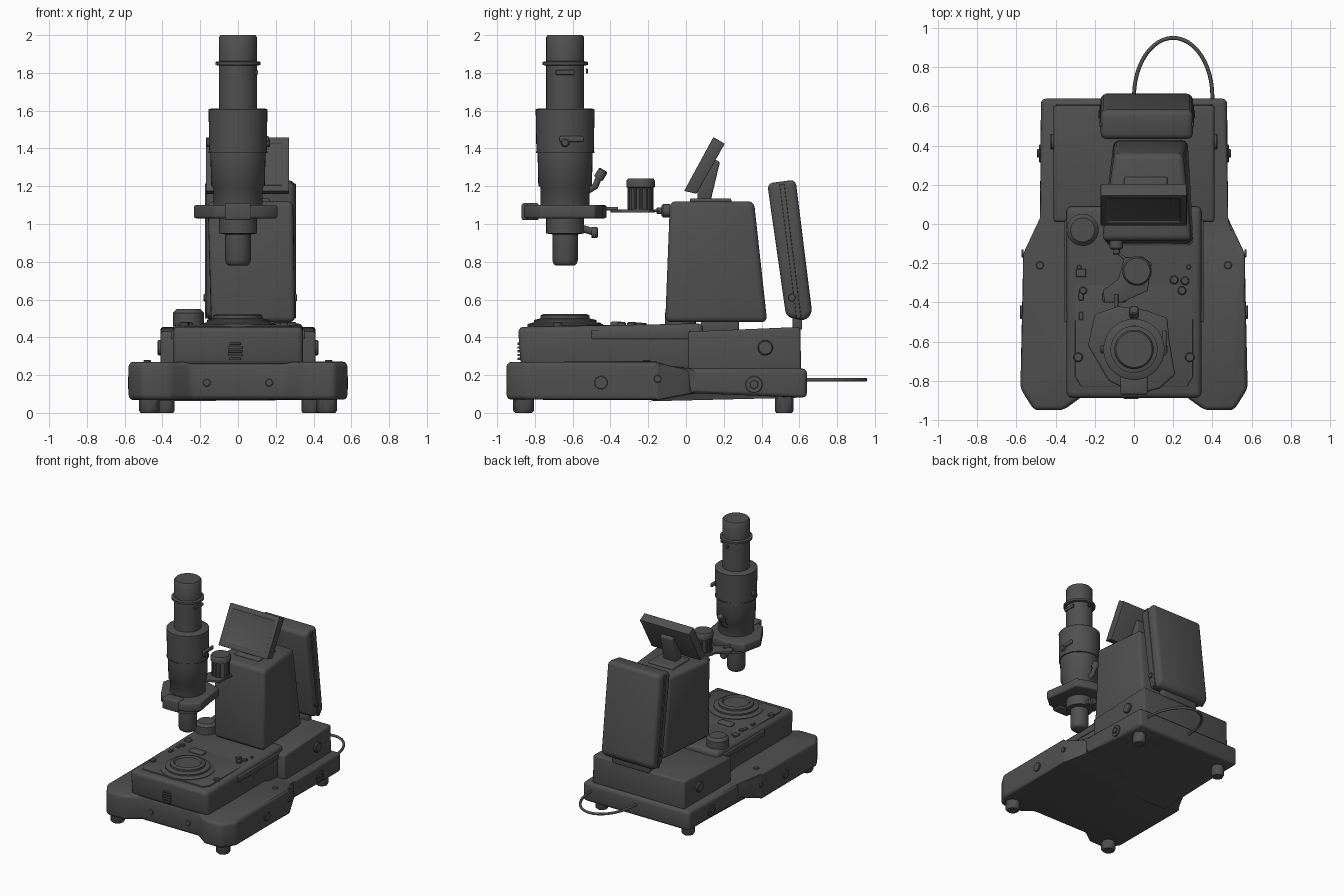
import bpy, bmesh, math
from mathutils import Vector, Matrix

cube = bpy.data.objects.get("Cube")
if cube:
    bpy.data.objects.remove(cube)

grey = bpy.data.materials.new("charcoal_grey")
grey.use_nodes = True
grey.diffuse_color = (0.08, 0.08, 0.08, 1)
grey.node_tree.nodes["Principled BSDF"].inputs["Base Color"].default_value = (0.08, 0.08, 0.08, 1)


def finish(name, bm, bevel=0.0, segments=3, angle=30):
    """Round the sharp edges, shade and link the part."""
    bmesh.ops.recalc_face_normals(bm, faces=bm.faces)
    if bevel:
        edges = [e for e in bm.edges if len(e.link_faces) == 2 and e.calc_face_angle(0) > math.radians(angle)]
        bmesh.ops.bevel(bm, geom=edges, offset=bevel, segments=segments, profile=0.5,
                        affect='EDGES', clamp_overlap=True)
    mesh = bpy.data.meshes.new(name)
    bm.to_mesh(mesh)
    bm.free()
    mesh.materials.append(grey)
    mesh.shade_smooth()
    mesh.set_sharp_from_angle(angle=math.radians(40))
    obj = bpy.data.objects.new(name, mesh)
    bpy.context.scene.collection.objects.link(obj)
    return obj


def loft_mesh(rings):
    bm = bmesh.new()
    loops = [[bm.verts.new(p) for p in ring] for ring in rings]
    for a, b in zip(loops, loops[1:]):
        for i in range(len(a)):
            j = (i + 1) % len(a)
            bm.faces.new((a[i], a[j], b[j], b[i]))
    bm.faces.new(loops[0][::-1])
    bm.faces.new(loops[-1])
    return bm


def loft(name, rings, bevel=0.0):
    return finish(name, loft_mesh(rings), bevel)


def plan(name, outline, low, high, bevel=0.0):
    return loft(name, [[(x, y, z) for x, y in outline] for z in (low, high)], bevel)


def side(name, outline, left, right, bevel=0.0):
    return loft(name, [[(x, y, z) for y, z in outline] for x in (left, right)], bevel)


def box(name, x, y, z, bevel=0.0):
    return plan(name, [(x[0], y[0]), (x[1], y[0]), (x[1], y[1]), (x[0], y[1])], z[0], z[1], bevel)


def lathe(name, place, profile, direction=(0, 0, 1), sides=40, bevel=0.0):
    """Turn a list of (radius, height) about an axis through place."""
    turn = Vector((0, 0, 1)).rotation_difference(Vector(direction)).to_matrix().to_4x4()
    matrix = Matrix.Translation(place) @ turn
    rings = []
    for r, h in profile:
        rings.append([matrix @ Vector((r * math.cos(math.tau * i / sides), r * math.sin(math.tau * i / sides), h))
                      for i in range(sides)])
    return loft(name, rings, bevel)


def disc(name, place, radius, height, direction=(0, 0, 1), sides=24):
    b = min(height, radius) * 0.25
    return lathe(name, place, [(radius, 0), (radius, height - b), (radius - b, height)], direction, sides)


def tube(name, points, radius):
    curve = bpy.data.curves.new(name, 'CURVE')
    curve.dimensions = '3D'
    curve.bevel_depth = radius
    curve.bevel_resolution = 3
    curve.use_fill_caps = True
    spline = curve.splines.new('POLY')
    spline.points.add(len(points) - 1)
    for p, co in zip(spline.points, points):
        p.co = (*co, 1)
    curve.materials.append(grey)
    obj = bpy.data.objects.new(name, curve)
    bpy.context.scene.collection.objects.link(obj)
    return obj


# Base: stepped outline, narrowed and lowered toward the back
half = [(0.25, -0.87), (0.36, -0.95), (0.51, -0.95), (0.58, -0.84), (0.565, -0.15), (0.48, 0.03), (0.475, 0.64)]
outline = half + [(-x, y) for x, y in reversed(half)]
bm = loft_mesh([[(x, y, z) for x, y in outline] for z in (0.07, 0.27)])
for cut in (-0.15, 0.03):
    bmesh.ops.bisect_plane(bm, geom=bm.verts[:] + bm.edges[:] + bm.faces[:],
                           plane_co=(0, cut, 0), plane_no=(0, 1, 0))
for v in bm.verts:
    if v.co.y > 0.0:
        top = v.co.z > 0.2
        v.co.z = 0.235 if top else (0.105 if v.co.y < 0.3 else 0.08)
finish("base", bm, 0.025)

# Deck and the raised rear housing
deck = [(-0.89, 0.455), (-0.875, 0.25), (0.09, 0.22), (0.09, 0.475), (-0.1, 0.47)]
side("deck", deck, -0.345, 0.345, 0.03)
side("rear_housing", [(0.01, 0.2), (0.61, 0.2), (0.605, 0.455), (0.01, 0.43)], -0.41, 0.41, 0.015)
plan("deck_panel", [(-0.27, -0.83), (0.27, -0.83), (0.3, -0.78), (0.3, -0.1), (-0.3, -0.1), (-0.3, -0.78)],
     0.44, 0.466, 0.004)
for s in (-1, 1):
    tag = "left" if s > 0 else "right"
    box(tag + "_deck_rail", sorted((s * 0.335, s * 0.355)), (-0.5, 0.02), (0.39, 0.44), 0.006)
    # Feet
    lathe(tag + "_front_foot", (s * 0.47, -0.86, 0), [(0.045, 0), (0.055, 0.012), (0.055, 0.09)], sides=8)
    lathe(tag + "_back_foot", (s * 0.385, 0.52, 0), [(0.042, 0), (0.05, 0.012), (0.05, 0.1)], sides=8)
    # Side bolts and knobs
    disc(tag + "_side_knob", (s * 0.405, 0.42, 0.345), 0.04, 0.022, (s, 0, 0))
    for i, (x, y, z, r) in enumerate([(0.57, -0.45, 0.16, 0.035), (0.563, -0.15, 0.18, 0.02), (0.473, 0.36, 0.15, 0.045)]):
        disc(f"{tag}_side_bolt_{i}", (s * x, y, z), r, 0.012, (s, 0, 0))
    disc(tag + "_side_socket", (s * 0.483, 0.36, 0.15), 0.025, 0.012, (s, 0, 0), 6)
    disc(tag + "_base_screw", (s * 0.48, -0.21, 0.265), 0.02, 0.014)
    disc(tag + "_front_screw", (s * 0.165, -0.865, 0.16), 0.02, 0.012, (0, -1, 0))
    disc(tag + "_deck_screw", (s * 0.285, -0.68, 0.46), 0.024, 0.02)
    disc(tag + "_back_screw", (s * 0.28, -0.22, 0.465), 0.012, 0.012)

# Front grille
for i in range(5):
    w = 0.03 if i in (0, 4) else 0.038
    z = 0.28 + i * 0.02
    box(f"grille_rib_{i}", (-0.015 - w, -0.015 + w), (-0.893, -0.87), (z, z + 0.012), 0.003)

# Stage with stepped rings, focus dial and deck buttons
lathe("stage", (0, -0.64, 0.44), [(0.2, 0), (0.2, 0.03), (0.165, 0.04), (0.165, 0.052), (0.13, 0.06),
      (0.13, 0.075), (0.115, 0.083), (0.105, 0.083), (0.095, 0.07)])
disc("focus_dial", (-0.262, -0.03, 0.46), 0.082, 0.09, sides=32)
for i, (x, y, r) in enumerate([(0.205, -0.285, 0.022), (0.26, -0.29, 0.022), (0.245, -0.34, 0.022), (-0.26, -0.34, 0.02)]):
    disc(f"button_{i}", (x, y, 0.46), r, 0.02)
for i, (y, w) in enumerate([(-0.25, 0.025), (-0.37, 0.012), (-0.47, 0.01)]):
    box(f"switch_{i}", (-0.27 - w, -0.27 + w), (y - 0.02, y + 0.02), (0.455, 0.478), 0.004)
box("deck_latch", (-0.16, -0.04), (-0.4, -0.34), (0.455, 0.485), 0.012)

# Rear column on its pedestal
box("column_pedestal", (-0.03, 0.2), (0.08, 0.28), (0.42, 0.5), 0.01)
loft("column", [[(-0.145, -0.11, 0.48), (0.305, -0.11, 0.48), (0.275, 0.43, 0.48), (-0.105, 0.43, 0.48)],
                [(-0.165, -0.085, 1.12), (0.295, -0.085, 1.12), (0.25, 0.36, 1.12), (-0.1, 0.36, 1.12)]], 0.03)
box("column_collar", (-0.05, 0.17), (0.02, 0.24), (1.11, 1.135), 0.01)
disc("column_front_knob", (-0.09, -0.085, 1.07), 0.035, 0.045, (0, -1, 0))
disc("column_front_pin", (-0.09, -0.12, 1.07), 0.018, 0.035, (0, -1, 0))

# Tilted display with a sunken screen
bm = loft_mesh([[(x, y, z) for y, z in [(-0.01, 1.175), (0.145, 1.46), (0.205, 1.425), (0.055, 1.16)]]
                for x in (-0.17, 0.27)])
bmesh.ops.recalc_face_normals(bm, faces=bm.faces)
face = min(bm.faces, key=lambda f: f.normal.y)
bmesh.ops.inset_region(bm, faces=[face], thickness=0.05)
bmesh.ops.inset_region(bm, faces=[face], thickness=0.003, depth=-0.008)
finish("display", bm, 0.012, 2, 75)
side("display_arm", [(0.06, 1.12), (0.13, 1.12), (0.18, 1.33), (0.13, 1.35), (0.06, 1.22)], 0.0, 0.11, 0.01)

# Leaning rear pack
side("rear_pack", [(0.43, 1.215), (0.58, 1.235), (0.668, 0.53), (0.63, 0.485), (0.53, 0.51)], -0.17, 0.3, 0.03)
side("rear_pack_seam", [(0.495, 1.21), (0.52, 1.215), (0.61, 0.5), (0.585, 0.5)], -0.176, 0.306, 0.004)
box("rear_pack_foot", (-0.1, 0.23), (0.565, 0.615), (0.44, 0.52), 0.01)
for x, d in ((-0.17, -1), (0.3, 1)):
    disc("pack_bolt", (x, 0.56, 0.61), 0.02, 0.012, (d, 0, 0))

# Optical tube, turned in one piece
lathe("optical_tube", (0, -0.64, 0), [
    (0.05, 0.78), (0.062, 0.79), (0.068, 0.81), (0.068, 0.945), (0.1, 0.95), (0.1, 1.03), (0.13, 1.04),
    (0.13, 1.19), (0.142, 1.205), (0.146, 1.375), (0.152, 1.38), (0.156, 1.605), (0.15, 1.61), (0.1, 1.612),
    (0.1, 1.838), (0.12, 1.842), (0.12, 1.858), (0.1, 1.862), (0.1, 1.99), (0.092, 2.0)])
lathe("tube_band", (0, -0.64, 1.375), [(0.155, 0), (0.155, 0.008)])
box("tube_slot_plate", (0.145, 0.165), (-0.67, -0.54), (1.435, 1.465), 0.008)
box("tube_tag", (0.09, 0.106), (-0.69, -0.59), (1.79, 1.815), 0.005)
for i in range(2):
    disc(f"tube_side_button_{i}", ((2 * i - 1) * 0.135, -0.64, 1.43), 0.022, 0.035, (2 * i - 1, 0, 0))
disc("flange_pin", (0, -0.53, 1.81), 0.012, 0.012, (0, 1, 0))

# Irregular bracket clasping the tube
plan("tube_bracket", [(-0.2, -0.46), (-0.08, -0.42), (0.06, -0.44), (0.17, -0.48), (0.18, -0.59), (0.21, -0.77),
     (0.13, -0.84), (0.015, -0.87), (-0.13, -0.8), (-0.235, -0.62)], 1.03, 1.1, 0.012)
box("bracket_clamp", (-0.07, 0.07), (-0.87, -0.78), (1.02, 1.11), 0.01)

# Levers on the tube
tube("upper_lever", [(0, -0.53, 1.17), (0, -0.48, 1.2), (0, -0.46, 1.25), (0, -0.44, 1.28)], 0.018)
disc("upper_lever_tip", (0, -0.465, 1.24), 0.026, 0.055, (0, 0.5, 0.8))
tube("lower_lever", [(0, -0.56, 0.98), (0, -0.48, 0.955)], 0.02)
disc("lower_lever_tip", (0, -0.5, 0.955), 0.03, 0.035, (0, 1, 0))

# Link plate and adjustment knob between bracket and column
plan("link_plate", [(-0.15, -0.4), (-0.06, -0.4), (0.07, -0.34), (0.09, -0.2), (0.04, -0.165), (-0.05, -0.17),
     (-0.08, -0.28), (-0.16, -0.34)], 1.06, 1.078, 0.003)
tube("link_rod", [(-0.09, -0.48, 1.08), (-0.09, -0.36, 1.08)], 0.01)
tube("link_pin", [(-0.03, -0.19, 1.07), (-0.09, -0.14, 1.07)], 0.008)
lathe("adjust_knob", (0.015, -0.24, 1.07), [(0.062, 0), (0.062, 0.12), (0.075, 0.125), (0.075, 0.16), (0.066, 0.172)])
for i in range(12):
    a = math.tau * i / 12
    disc("knob_ridge", (0.015 + 0.06 * math.cos(a), -0.24 + 0.06 * math.sin(a), 1.075), 0.009, 0.12, sides=8)

# Cable loop at the back
arc = [(0.2 - 0.2 * math.cos(math.pi * i / 24), 0.65 + 0.3 * math.sin(math.pi * i / 24), 0.175) for i in range(25)]
tube("cable", [(0, 0.6, 0.175)] + arc + [(0.4, 0.6, 0.175)], 0.01)
